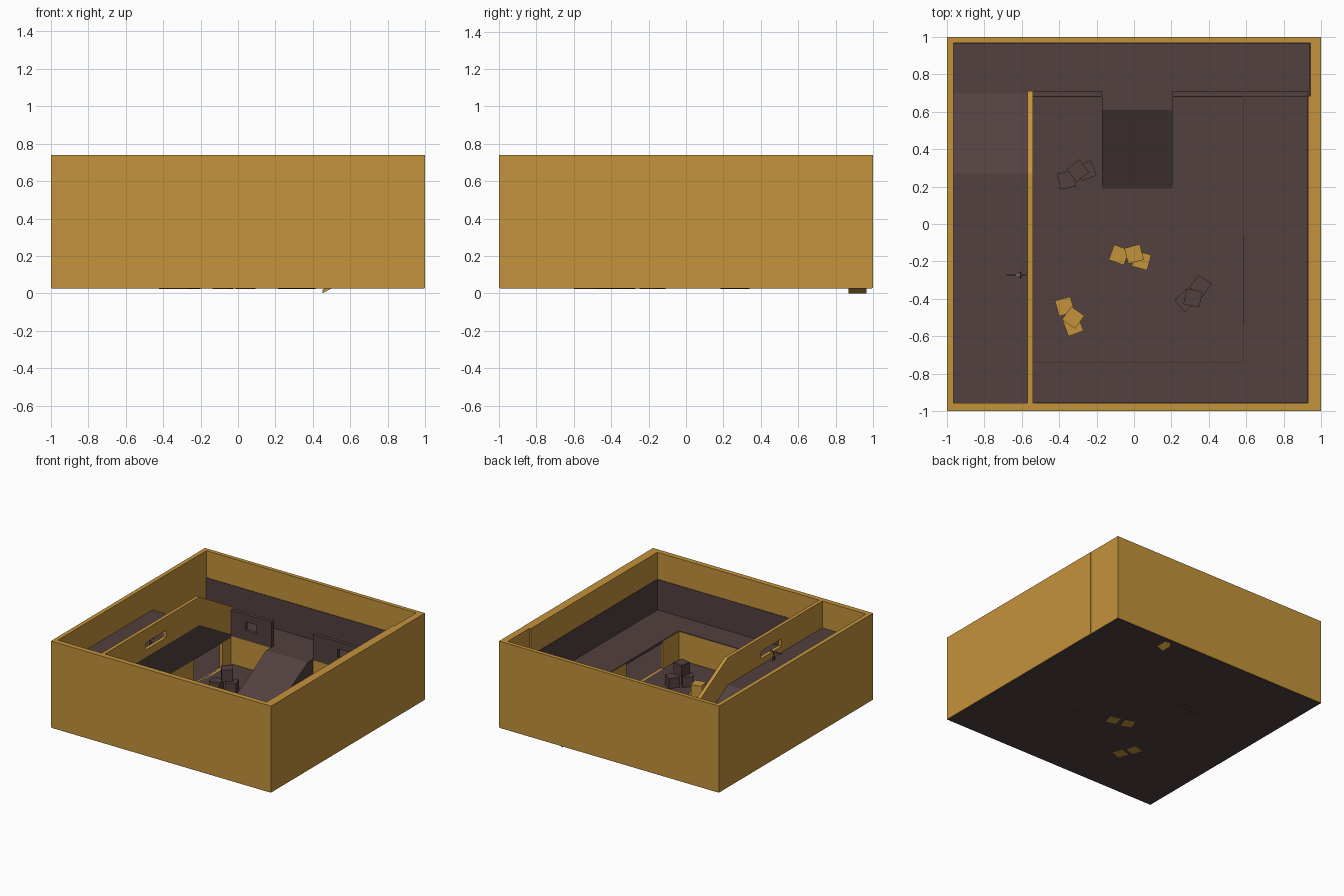
import bpy, bmesh, math
from mathutils import Matrix

if "Cube" in bpy.data.objects:
    bpy.data.objects.remove(bpy.data.objects["Cube"])


def material(name, rgb):
    m = bpy.data.materials.new(name)
    m.diffuse_color = (*rgb, 1)
    m.use_nodes = True
    m.node_tree.nodes["Principled BSDF"].inputs["Base Color"].default_value = m.diffuse_color
    return m


GOLD = material("ochre", (0.55, 0.29, 0.044))
BROWN = material("dark_brown", (0.085, 0.052, 0.05))
GREY = material("steel", (0.3, 0.33, 0.38))


def finish(name, bm, mat):
    bmesh.ops.recalc_face_normals(bm, faces=bm.faces)
    me = bpy.data.meshes.new(name)
    bm.to_mesh(me)
    bm.free()
    ob = bpy.data.objects.new(name, me)
    bpy.context.collection.objects.link(ob)
    if mat:
        me.materials.append(mat)
    return ob


def box(name, x, y, z, mat, turn=0):
    """Box from (min, max) ranges, turned about its own centre."""
    bm = bmesh.new()
    bmesh.ops.create_cube(bm, size=1)
    size = [b - a for a, b in (x, y, z)]
    mid = [(a + b) / 2 for a, b in (x, y, z)]
    bm.transform(Matrix.Translation(mid) @ Matrix.Rotation(math.radians(turn), 4, 'Z')
                 @ Matrix.Diagonal((*size, 1)))
    return finish(name, bm, mat)


def prism(name, points, span, mat, axis='X'):
    """Extrude a (y,z) profile along x, or an (x,z) profile along y."""
    bm = bmesh.new()
    a, b = span
    put = (lambda p, t: (t, p[0], p[1])) if axis == 'X' else (lambda p, t: (p[0], t, p[1]))
    face = bm.faces.new([bm.verts.new(put(p, a)) for p in points])
    new = bmesh.ops.extrude_face_region(bm, geom=[face])['geom']
    move = (b - a, 0, 0) if axis == 'X' else (0, b - a, 0)
    bmesh.ops.translate(bm, vec=move, verts=[v for v in new if isinstance(v, bmesh.types.BMVert)])
    return finish(name, bm, mat)


def cut(ob, x, y, z):
    """Cut a rectangular opening and discard the cutter."""
    cutter = box("opening_cutter", x, y, z, None)
    cutter.hide_render = True
    mod = ob.modifiers.new("opening", 'BOOLEAN')
    mod.operation = 'DIFFERENCE'
    mod.object = cutter
    mod.solver = 'EXACT'
    bpy.context.view_layer.objects.active = ob
    bpy.ops.object.modifier_apply(modifier=mod.name)
    bpy.data.objects.remove(cutter)


BASE, LOW, HIGH, TOP = 0.03, 0.27, 0.52, 0.74

# Outer walls
box("left_wall", (-1, -0.965), (-1, 1), (BASE, TOP), GOLD)
box("right_wall", (0.93, 1), (-1, 0.685), (BASE, TOP), GOLD)
box("right_wall_end", (0.942, 0.998), (0.685, 1), (BASE, TOP), GOLD)
box("front_wall", (-0.965, 0.93), (-1, -0.957), (BASE, TOP), GOLD)
box("back_wall", (-0.965, 0.942), (0.967, 1), (BASE, TOP), GOLD)

# Dark panels lining the lower half of the walls
box("right_panel", (0.926, 0.931), (-0.957, 0.685), (LOW, HIGH), BROWN)
box("right_end_panel", (0.938, 0.943), (0.685, 0.967), (LOW, HIGH), BROWN)
box("front_panel", (-0.54, 0.93), (-0.958, -0.953), (LOW, HIGH), BROWN)
box("back_panel", (-0.965, 0.942), (0.963, 0.968), (LOW, HIGH), BROWN)

# Pit floor, which is also the underside
box("pit_floor", (-0.995, 0.995), (-0.995, 0.995), (0.026, 0.036), BROWN)

# Raised walkways around the pit
box("front_walkway", (-0.54, 0.93), (-0.957, -0.74), (LOW - 0.02, LOW), BROWN)
box("right_walkway", (0.585, 0.93), (-0.74, 0.68), (LOW - 0.02, LOW), BROWN)
box("back_walkway", (-0.965, 0.942), (0.68, 0.967), (LOW - 0.02, LOW), BROWN)

# Left corridor: slopes up from the back walkway to the high level
prism("left_corridor", [(-0.957, LOW - 0.02), (0.70, LOW - 0.02), (0.70, LOW),
                        (0.27, HIGH), (-0.957, HIGH)], (-0.965, -0.54), BROWN)

# Corridor wall following the slope, with a viewing slit
wall = prism("corridor_wall", [(-0.957, HIGH - 0.01), (0.27, HIGH - 0.01), (0.71, LOW - 0.01),
                               (0.71, 0.49), (0.27, TOP), (-0.957, TOP)], (-0.568, -0.539), GOLD)
cut(wall, (-0.65, -0.45), (-0.43, -0.16), (0.57, 0.63))

# Walls of the pit, with doorways under the side walkways
left = box("pit_left_wall", (-0.568, -0.54), (-0.74, 0.70), (BASE, LOW - 0.015), GOLD)
cut(left, (-0.7, -0.4), (0.2, 0.57), (0.036, 0.3))
right = box("pit_right_wall", (0.582, 0.60), (-0.74, 0.70), (BASE, LOW - 0.005), GOLD)
cut(right, (0.4, 0.8), (-0.53, -0.06), (0.036, 0.3))
box("pit_front_wall", (-0.54, 0.582), (-0.76, -0.738), (BASE, LOW - 0.005), GOLD)
box("pit_back_wall", (-0.54, 0.582), (0.678, 0.70), (BASE, LOW - 0.005), GOLD)

# Central ramp from the pit to the back walkway
prism("pit_ramp", [(0.18, BASE), (0.69, BASE), (0.69, LOW), (0.61, LOW)], (-0.17, 0.205), BROWN)

# Parapets beside the ramp, each with a small window
for side, x, wx in (("left", (-0.54, -0.17), -0.36), ("right", (0.205, 0.93), 0.48)):
    p = box(side + "_parapet", x, (0.68, 0.71), (LOW, 0.475), BROWN)
    cut(p, (wx - 0.05, wx + 0.05), (0.6, 0.8), (0.345, 0.415))

# Corner hatch and the sloped chute beneath it
box("corner_hatch", (0.40, 0.94), (0.87, 0.966), (LOW - 0.01, LOW + 0.003), BROWN)
prism("corner_chute", [(0.45, 0), (0.90, 0.245), (0.86, 0.245), (0.45, 0.02)],
      (0.87, 0.965), GOLD, 'Y')

# Crate stacks: two below and the last one on top (x, y, turn)
stacks = [
    (GOLD, [(-0.08, -0.165, -20), (0.04, -0.195, -15), (0.0, -0.16, 15)]),
    (GOLD, [(-0.37, -0.44, 15), (-0.325, -0.545, 20), (-0.325, -0.50, -35)]),
    (BROWN, [(-0.36, 0.235, 12), (-0.255, 0.285, 20), (-0.30, 0.285, 38)]),
    (BROWN, [(0.275, -0.41, 42), (0.355, -0.33, -35), (0.315, -0.395, -12)]),
]
for mat, crates in stacks:
    for i, (x, y, turn) in enumerate(crates):
        z = 0.122 if i == 2 else 0.024
        box("crate", (x - 0.043, x + 0.043), (y - 0.043, y + 0.043), (z, z + 0.096), mat, turn)

# Small spyglass on a stand behind the slit
box("spyglass_tube", (-0.68, -0.575), (-0.275, -0.269), (0.592, 0.6), BROWN)
box("spyglass_lens", (-0.63, -0.61), (-0.277, -0.267), (0.6, 0.608), GREY)
for s in (-1, 1):
    prism("spyglass_leg", [(-0.272, 0.594), (-0.272 + s * 0.012, HIGH),
                           (-0.272 + s * 0.016, HIGH), (-0.272 + s * 0.004, 0.594)],
          (-0.608, -0.604), BROWN)
